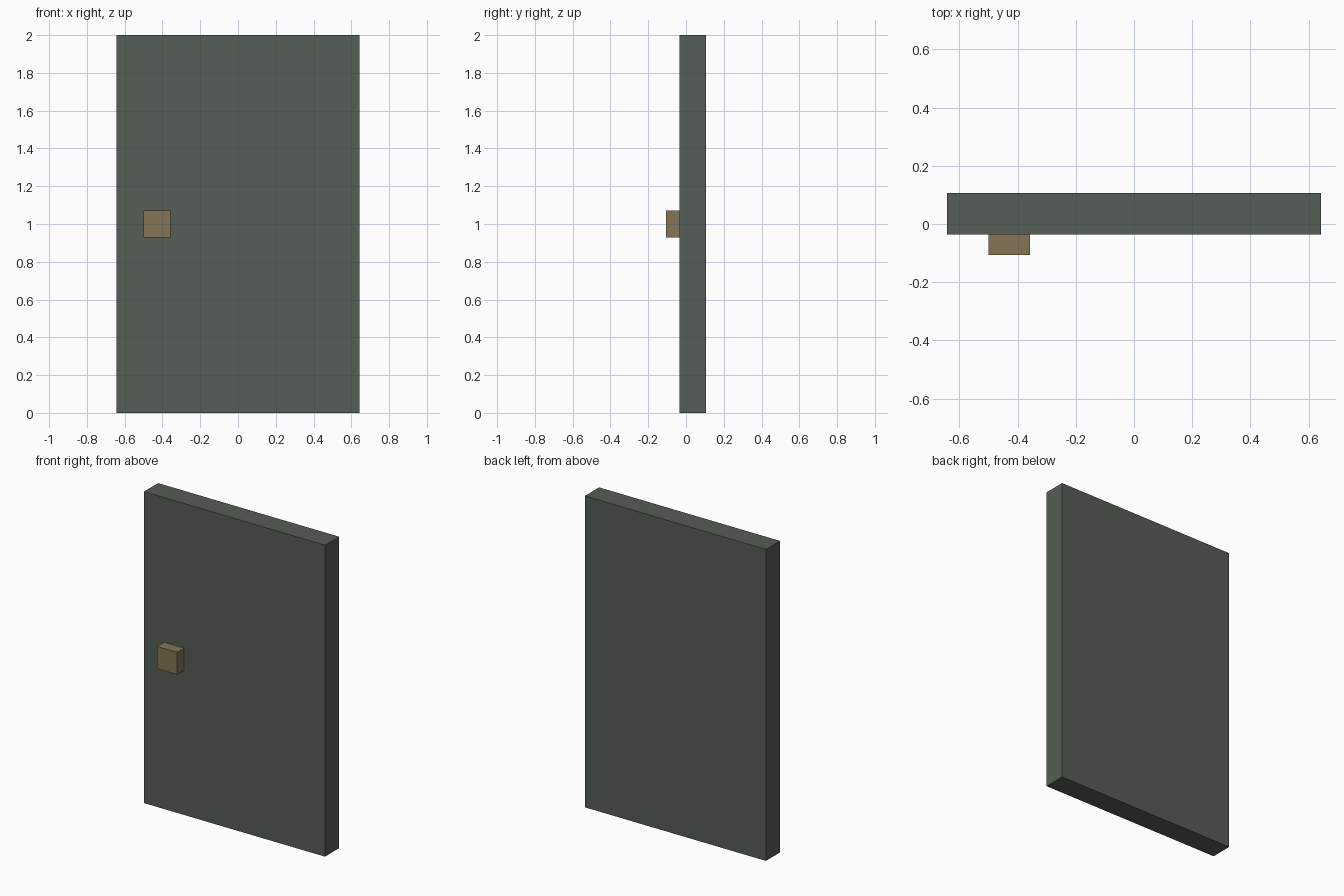
import bpy

if "Cube" in bpy.data.objects:
    bpy.data.objects.remove(bpy.data.objects["Cube"])

U = 1 / 14  # design unit: the door is 18 x 2 x 28 units


def material(name, rgb):
    mat = bpy.data.materials.new(name)
    mat.diffuse_color = (*rgb, 1)
    mat.use_nodes = True
    mat.node_tree.nodes["Principled BSDF"].inputs["Base Color"].default_value = mat.diffuse_color
    return mat


def box(name, low, high, mat):
    """Axis-aligned box between two corners given in design units."""
    centre = [(a + b) / 2 * U for a, b in zip(low, high)]
    bpy.ops.mesh.primitive_cube_add(size=1, location=centre)
    obj = bpy.context.object
    obj.name = name
    obj.scale = [(b - a) * U for a, b in zip(low, high)]
    bpy.ops.object.transform_apply(location=False, rotation=False, scale=True)
    obj.data.materials.append(mat)
    return obj


green = material("dark grey green", (0.093, 0.109, 0.093))
brass = material("dull brass", (0.235, 0.178, 0.089))

# Door slab
box("door_panel", (-9, -0.5, 0), (9, 1.5, 28), green)
# Square knob on the front, near the left edge
box("door_knob", (-7, -1.5, 13), (-5, -0.5, 15), brass)
